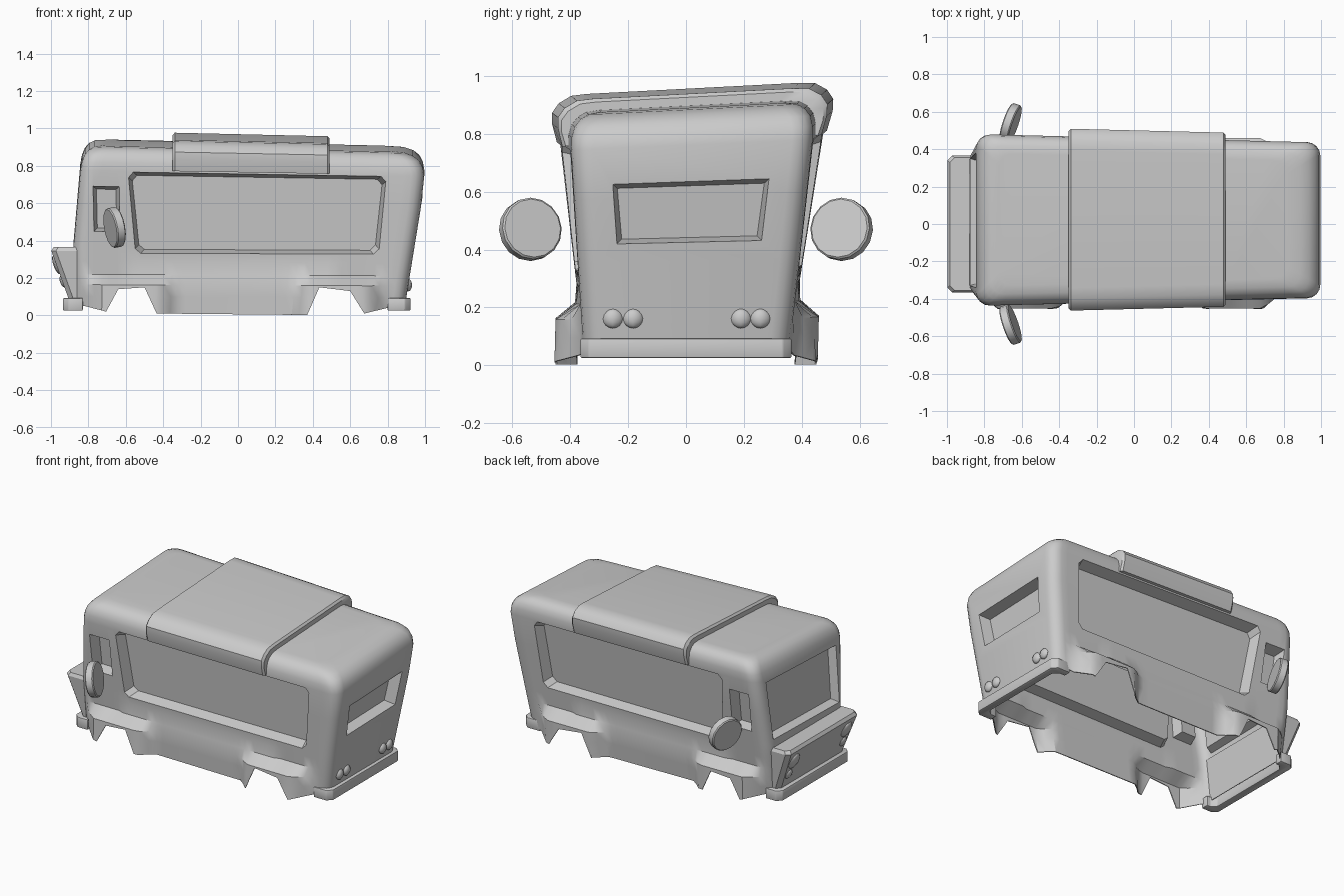
import bpy, bmesh, math
from mathutils import Vector, Matrix

cube = bpy.data.objects.get("Cube")
if cube:
    bpy.data.objects.remove(cube)

grey = bpy.data.materials.new("plain grey")
grey.use_nodes = True
GREY = (0.6, 0.6, 0.6, 1)
grey.diffuse_color = GREY
grey.node_tree.nodes["Principled BSDF"].inputs["Base Color"].default_value = GREY


def warp(p):
    # slight hand-made lean of the whole body
    x, y, z = p
    return Vector((x, y + 0.026 * z, z * (1 + 0.055 * y - 0.023 * x)))


def make(name, bm, helper=False):
    mesh = bpy.data.meshes.new(name)
    bm.to_mesh(mesh)
    bm.free()
    mesh.materials.append(grey)
    obj = bpy.data.objects.new(name, mesh)
    bpy.context.collection.objects.link(obj)
    obj.hide_render = helper
    return obj


def loft(rings, closed=True, cap_start=False, cap_end=False):
    bm = bmesh.new()
    rows = [[bm.verts.new(p) for p in ring] for ring in rings]
    n = len(rows[0])
    for a, b in zip(rows, rows[1:]):
        for i in range(n if closed else n - 1):
            j = (i + 1) % n
            bm.faces.new((a[i], a[j], b[j], b[i]))
    if cap_start:
        bm.faces.new(rows[0][::-1])
    if cap_end:
        bm.faces.new(rows[-1])
    bmesh.ops.recalc_face_normals(bm, faces=bm.faces)
    return bm


def activate(obj):
    bpy.ops.object.select_all(action='DESELECT')
    obj.select_set(True)
    bpy.context.view_layer.objects.active = obj


def modify(obj, kind, **settings):
    mod = obj.modifiers.new(kind.lower(), kind)
    for key, value in settings.items():
        setattr(mod, key, value)
    activate(obj)
    bpy.ops.object.modifier_apply(modifier=mod.name)


def smooth(obj, angle=35):
    activate(obj)
    bpy.ops.object.shade_smooth_by_angle(angle=math.radians(angle))


# Body outline
def half_width(x, z):
    return 0.36 + (z - 0.1) / 0.75 * (0.0865 - 0.025 * x)


def front_x(z):
    return -0.88 + max(0, z - 0.37) * 0.09


def rear_x(z):
    return 0.9 + (min(z, 0.72) - 0.1) * 0.155


def ramp(value, start, end):
    return max(0.0, min(1.0, (value - start) / (end - start)))


def flare(x, z):
    # wheel arches stand out low down, the skirt between them swells a little
    near = min(abs(x + 0.57), abs(x - 0.53))
    arch = ramp(near, 0.27, 0.16) * ramp(z, 0.22, 0.165)
    skirt = 0.3 * ramp(z, 0.29, 0.165) if -0.57 < x < 0.53 else 0
    return max(arch, skirt) * (0.455 - half_width(x, z))


def body_ring(z, inset):
    x0, x1, r = front_x(z) + inset, rear_x(z) - 1.6 * inset, 0.07
    arc = [math.radians(a) for a in (0, 22, 45, 68, 90)]
    half = [(x0 + r - r * math.cos(a), r - r * math.sin(a)) for a in arc]
    steps = 40
    half += [(x0 + r + (x1 - x0 - 2 * r) * i / steps, 0) for i in range(1, steps)]
    half += [(x1 - r + r * math.cos(a), r - r * math.sin(a)) for a in reversed(arc)]
    side = [(x, half_width(x, min(z, 0.85)) - inset - d + flare(x, z)) for x, d in half]
    ring = side + [(x, -y) for x, y in reversed(side)]
    return [warp((x, y, z)) for x, y in ring]


levels = [(-0.03, 0), (0.1, 0), (0.165, 0), (0.22, 0), (0.29, 0), (0.37, 0), (0.6, 0), (0.78, 0),
          (0.825, 0.005), (0.862, 0.017), (0.888, 0.038), (0.903, 0.066), (0.908, 0.11)]
body = make("body_shell", loft([body_ring(*lv) for lv in levels], cap_end=True))
modify(body, 'SOLIDIFY', thickness=0.006, offset=-1)


def cut(rings):
    cutter = make("cutter", loft(rings, cap_start=True, cap_end=True), True)
    modify(body, 'BOOLEAN', operation='DIFFERENCE', solver='EXACT', object=cutter)
    bpy.data.objects.remove(cutter)


# Ragged lower edge with wheel openings
edge = [(-1.2, -0.2), (-1.2, 0.06), (-0.82, 0.05), (-0.705, 0.02), (-0.64, 0.14), (-0.5, 0.15),
        (-0.435, 0.01), (0.37, 0.002), (0.435, 0.15), (0.6, 0.13), (0.675, 0.01),
        (0.8, 0.04), (0.86, 0.08), (1.2, 0.08), (1.2, -0.2)]
cut([[(x, y, z) for x, z in edge] for y in (-0.8, 0.8)])
# Opening behind the nose
cut([[(x, y, z) for y, z in ((-0.31, -0.1), (0.31, -0.1), (0.31, 0.34), (-0.31, 0.34))]
     for x in (-1, -0.84)])


# Recessed windows
def window(name, outline, surface, inward, inset, depth):
    inward = Vector(inward)
    ca = sum(a for a, z in outline) / len(outline)
    cz = sum(z for a, z in outline) / len(outline)
    inner = [(a - math.copysign(inset, a - ca), z - math.copysign(inset, z - cz)) for a, z in outline]
    outer3 = [Vector(surface(a, z)) for a, z in outline]
    inner3 = [Vector(surface(a, z)) + inward * depth for a, z in inner]
    cut([[warp(p + inward * d) for p in outer3] for d in (-0.08, 0.08)])
    bm = loft([[warp(p) for p in outer3], [warp(p) for p in inner3]], cap_end=True)
    # frame and pane face outwards
    pane = max(bm.faces, key=lambda f: f.calc_area())
    pane.normal_update()
    if pane.normal.dot(inward) > 0:
        bmesh.ops.reverse_faces(bm, faces=bm.faces)
    make(name, bm)


long_pane = [(-0.585, 0.745), (-0.56, 0.775), (0.765, 0.775), (0.79, 0.745), (0.755, 0.37),
             (0.725, 0.34), (-0.52, 0.335), (-0.55, 0.36)]
cab_pane = [(-0.775, 0.695), (-0.635, 0.695), (-0.63, 0.45), (-0.77, 0.45)]
for s, side in ((1, "left"), (-1, "right")):
    def wall(a, z, s=s):
        return (a, s * half_width(a, z), z)
    window(side + "_long_window", long_pane, wall, (0, -s, 0), 0.02, 0.07)
    window(side + "_cab_window", cab_pane, wall, (0, -s, 0), 0.018, 0.07)
window("rear_window", [(-0.27, 0.65), (0.27, 0.65), (0.25, 0.435), (-0.25, 0.435)],
       lambda a, z: (rear_x(z), a, z), (-1, 0, 0), 0.016, 0.07)
window("windscreen", [(-0.36, 0.76), (0.36, 0.76), (0.34, 0.4), (-0.34, 0.4)],
       lambda a, z: (front_x(z), a, z), (1, 0, 0), 0.016, 0.05)
smooth(body)

# Raised roof band, its edges turned down into the body
half = [(-0.04, 0.785), (0.008, 0.785), (0.018, 0.85), (0.019, 0.89), (-0.003, 0.922),
        (-0.045, 0.946), (-0.1, 0.95)]


def band_ring(x, shrink):
    side = [(half_width(x, min(z, 0.85)) + d + 0.012 - shrink, z - shrink * (z > 0.8)) for d, z in half]
    return [warp((x, y, z)) for y, z in side + [(-y, z) for y, z in reversed(side)]]


band = make("roof_band", loft([band_ring(-0.35, 0.05), band_ring(-0.35, 0.012), band_ring(-0.338, 0),
                               band_ring(0.478, 0), band_ring(0.49, 0.012), band_ring(0.49, 0.05)],
                              closed=False))
smooth(band)


# Nose: open shell with chamfered corners
def nose_ring(x, w, z, c=0.025):
    return [(-0.86, -w, z), (x + c, -w, z), (x, -w + c, z), (x, w - c, z), (x + c, w, z), (-0.86, w, z)]


def nose_x(z):
    return -0.998 + (0.345 - z) * 0.36


nose = make("nose", loft([nose_ring(nose_x(0.07), 0.335, 0.07), nose_ring(nose_x(0.345), 0.365, 0.345),
                          nose_ring(-0.985, 0.355, 0.365)], cap_end=True))
modify(nose, 'SOLIDIFY', thickness=0.006, offset=-1)
smooth(nose, 25)


# Bumpers wrap around each end
def bumper(name, x_in, x_out):
    s = 1 if x_out > x_in else -1

    def path(d):
        w, xo, c = 0.365 - d, x_out - s * d, 0.03
        return [(x_in, -w), (xo - s * c, -w), (xo, -w + c), (xo, w - c), (xo - s * c, w), (x_in, w)]
    outline = path(0) + path(0.05)[::-1]
    bm = loft([[(x, y, z) for x, y in outline] for z in (0.025, 0.093)], cap_start=True, cap_end=True)
    obj = make(name, bm)
    modify(obj, 'BEVEL', width=0.006, segments=2)
    smooth(obj)


bumper("rear_bumper", 0.80, 0.922)
bumper("front_bumper", -0.83, -0.935)


# Round lamps
def lamp(name, place, radius, flat=0.6, tilt=0):
    bm = bmesh.new()
    bmesh.ops.create_uvsphere(bm, u_segments=8, v_segments=8, radius=radius)
    m = (Matrix.Translation(place) @ Matrix.Rotation(tilt, 4, 'Y')
         @ Matrix.Diagonal((flat, 1, 1, 1)))
    bm.transform(m)
    smooth(make(name, bm), 50)


for i, y in enumerate((-0.253, -0.183, 0.19, 0.257)):
    lamp("tail_lamp_%d" % i, (0.91, y, 0.162), 0.034)
for s, side in ((1, "left"), (-1, "right")):
    lamp(side + "_headlamp", (nose_x(0.27), s * 0.27, 0.27), 0.052, 0.3, -0.35)
    lamp(side + "_signal_lamp", (nose_x(0.18), s * 0.28, 0.18), 0.032, 0.4, -0.35)

    # Wing mirrors
    bm = bmesh.new()
    bmesh.ops.create_cone(bm, cap_ends=True, segments=16, radius1=0.108, radius2=0.108, depth=0.05)
    bm.transform(Matrix.Translation((-0.66, s * 0.538, 0.47)) @ Matrix.Rotation(-s * 0.33, 4, 'Z')
                 @ Matrix.Rotation(math.radians(90 - 10), 4, 'Y'))
    mirror = make(side + "_mirror", bm)
    modify(mirror, 'BEVEL', width=0.006, segments=1)
    smooth(mirror)
